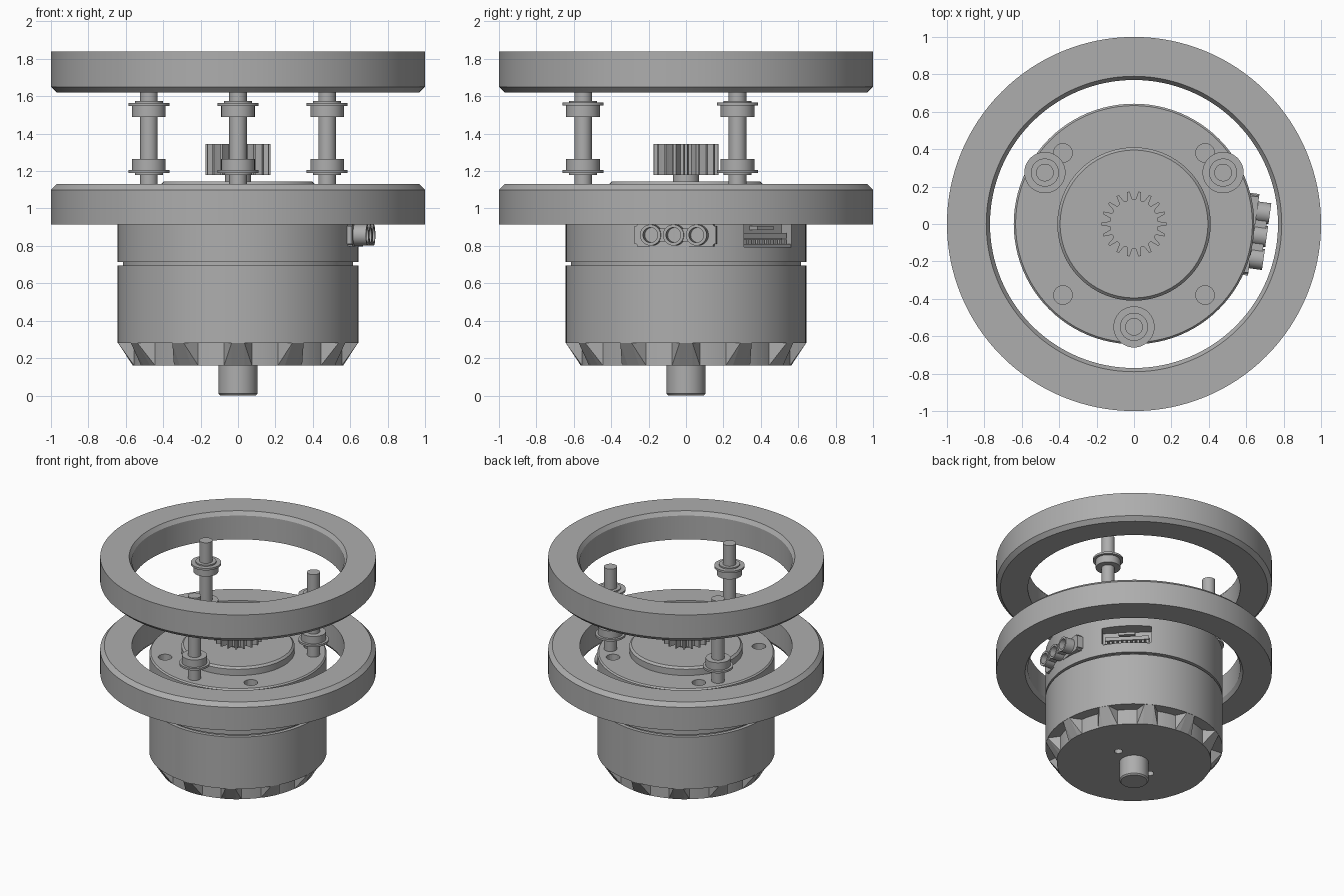
import bpy, bmesh
from math import pi, sin, cos, radians
from mathutils import Matrix, Vector

default = bpy.data.objects.get("Cube")
if default:
    bpy.data.objects.remove(default, do_unlink=True)

grey = bpy.data.materials.new("plain_grey")
grey.use_nodes = True
colour = (0.42, 0.42, 0.42, 1)
grey.diffuse_color = colour
grey.node_tree.nodes["Principled BSDF"].inputs["Base Color"].default_value = colour


def finish(name, bm, matrix=Matrix(), smooth=True):
    """Turn a bmesh into a named, shaded object."""
    bmesh.ops.recalc_face_normals(bm, faces=bm.faces)
    mesh = bpy.data.meshes.new(name)
    bm.to_mesh(mesh)
    bm.free()
    mesh.transform(matrix)
    mesh.materials.append(grey)
    obj = bpy.data.objects.new(name, mesh)
    bpy.context.collection.objects.link(obj)
    if smooth:
        shade(obj)
    return obj


def activate(obj):
    bpy.ops.object.select_all(action='DESELECT')
    obj.select_set(True)
    bpy.context.view_layer.objects.active = obj


def shade(obj):
    activate(obj)
    bpy.ops.object.shade_smooth_by_angle(angle=radians(25))


def lathe(name, profile, matrix=Matrix(), closed=False, steps=48, smooth=True):
    """Spin an (r, z) profile about z; closed makes a ring section."""
    bm = bmesh.new()
    verts = [bm.verts.new((r, 0, z)) for r, z in profile]
    pairs = list(zip(verts, verts[1:])) + ([(verts[-1], verts[0])] if closed else [])
    edges = [bm.edges.new(p) for p in pairs]
    bmesh.ops.spin(bm, geom=verts + edges, cent=(0, 0, 0), axis=(0, 0, 1),
                   angle=2 * pi, steps=steps, use_duplicate=False)
    bmesh.ops.remove_doubles(bm, verts=bm.verts, dist=1e-4)
    return finish(name, bm, matrix, smooth)


def add_box(bm, lo, hi):
    lo, hi = Vector(lo), Vector(hi)
    mat = Matrix.Translation((lo + hi) / 2) @ Matrix.Diagonal((*(hi - lo), 1))
    bmesh.ops.create_cube(bm, size=1, matrix=mat)


def add_cylinder(bm, x, y, z0, z1, r):
    bmesh.ops.create_cone(bm, cap_ends=True, segments=24, radius1=r, radius2=r,
                          depth=z1 - z0, matrix=Matrix.Translation((x, y, (z0 + z1) / 2)))


def cut(obj, bm):
    """Subtract a bmesh from an object."""
    cutter = finish("cutter", bm, smooth=False)
    cutter.hide_render = True
    mod = obj.modifiers.new("cut", 'BOOLEAN')
    mod.operation, mod.solver, mod.object = 'DIFFERENCE', 'EXACT', cutter
    activate(obj)
    bpy.ops.object.modifier_apply(modifier=mod.name)
    bpy.data.objects.remove(cutter, do_unlink=True)
    shade(obj)


# Two facing rings, mirrored chamfers
def ring(name, z0, z1):
    d = 0.03 if z1 > z0 else -0.03
    lathe(name, [(0.97, z0), (1, z0 + d), (1, z1), (0.79, z1), (0.77, z1 - d),
                 (0.77, z0)], closed=True, steps=128)


ring("upper_ring", 1.62, 1.84)
ring("lower_ring", 1.13, 0.915)

# Motor body with groove, shoulder and raised centre
body = lathe("motor_body", [
    (0, 0.16), (0.56, 0.16), (0.56, 0.28), (0.643, 0.28), (0.643, 0.695),
    (0.615, 0.695), (0.615, 0.715), (0.643, 0.715), (0.643, 1.07), (0.633, 1.08),
    (0.41, 1.08), (0.41, 1.13), (0.395, 1.145), (0, 1.145)], steps=96)

# Bolt holes above and below, and the socket recess
port = Matrix.Rotation(radians(45), 4, 'Z')
bm = bmesh.new()
for sx in (-1, 1):
    for sy in (-1, 1):
        add_cylinder(bm, sx * 0.38, sy * 0.38, 0.98, 1.2, 0.05)
    add_cylinder(bm, sx * 0.19, sx * 0.05, 0.1, 0.24, 0.03)
recess = bmesh.new()
add_box(recess, (0.54, -0.18, 0.795), (0.8, 0.18, 0.935))
bmesh.ops.transform(recess, matrix=port, verts=recess.verts)
temp = bpy.data.meshes.new("recess")
recess.to_mesh(temp)
recess.free()
bm.from_mesh(temp)
bpy.data.meshes.remove(temp)
cut(body, bm)

# Socket insert: frame, key slot bar and pin row
bm = bmesh.new()
add_box(bm, (0.53, -0.16, 0.84), (0.6, 0.16, 0.87))
add_box(bm, (0.53, -0.06, 0.885), (0.6, 0.06, 0.905))
add_box(bm, (0.53, -0.18, 0.795), (0.61, 0.18, 0.81))
for i in range(10):
    y = -0.15 + i * 0.3 / 9
    add_box(bm, (0.53, y - 0.01, 0.805), (0.6, y + 0.01, 0.835))
finish("socket_insert", bm, port, smooth=False)

# Sloped ribs around the bottom edge
bm = bmesh.new()
for i in range(12):
    turn = Matrix.Rotation(i * pi / 6, 4, 'Z')
    points = []
    for s in (-1, 1):
        for x, y, z in ((0.641, 0.035, 0.28), (0.562, 0.035, 0.16),
                        (0.555, 0.075, 0.28), (0.555, 0.075, 0.16)):
            points.append(bm.verts.new(turn @ Vector((x, s * y, z))))
    bmesh.ops.convex_hull(bm, input=points)
finish("bottom_ribs", bm, smooth=False)

# Output stub under the body
lathe("bottom_shaft", [(0, 0), (0.095, 0), (0.105, 0.01), (0.105, 0.17), (0, 0.17)])

# Pinion gear and its shaft
lathe("pinion_shaft", [(0.07, 1.14), (0.07, 1.19)])
bm = bmesh.new()
teeth = 18
outline = []
for i in range(teeth):
    for step, r in ((-0.32, 0.13), (-0.18, 0.155), (-0.11, 0.175),
                    (0.11, 0.175), (0.18, 0.155), (0.32, 0.13)):
        a = 2 * pi * (i + step) / teeth
        outline.append(bm.verts.new((r * cos(a), r * sin(a), 1.18)))
base = bm.faces.new(outline)
top = bmesh.ops.extrude_face_region(bm, geom=[base])["geom"]
bmesh.ops.translate(bm, vec=(0, 0, 0.165),
                    verts=[g for g in top if isinstance(g, bmesh.types.BMVert)])
finish("pinion_gear", bm, smooth=False)

# Three guide posts carrying flanged bearings
for name, angle in (("front", -90), ("left", 30), ("right", 150)):
    a = radians(angle)
    place = Matrix.Translation((0.55 * cos(a), 0.55 * sin(a), 0))
    lathe(name + "_post", [(0, 1.07), (0.047, 1.07), (0.047, 1.74), (0, 1.74)], place)
    for level, z, s in (("lower", 1.198, 1), ("upper", 1.557, -1)):
        section = [(0.04, -0.018), (0.075, -0.018), (0.075, -0.008), (0.11, -0.008),
                   (0.11, 0.008), (0.09, 0.008), (0.09, 0.067), (0.04, 0.067)]
        lathe(f"{name}_{level}_bearing", [(r, z + s * h) for r, h in section],
              place, closed=True)

# Power connector: plate, web and three tubes
plug = (Matrix.Translation((0.64, -0.058, 0.858)) @ Matrix.Rotation(radians(-8), 4, 'Z'))
bm = bmesh.new()
add_box(bm, (-0.07, -0.22, -0.062), (0.0, 0.22, 0.062))
bmesh.ops.bevel(bm, geom=[e for e in bm.edges
                          if abs(e.verts[0].co.x - e.verts[1].co.x) > 0.05],
                offset=0.015, segments=3, affect='EDGES')
for y in (-0.062, 0.062):
    add_box(bm, (-0.01, y - 0.022, -0.035), (0.06, y + 0.022, 0.035))
finish("connector_plate", bm, plug)
for i in (-1, 0, 1):
    tube = plug @ Matrix.Translation((0, i * 0.124, 0)) @ Matrix.Rotation(pi / 2, 4, 'Y')
    lathe(f"connector_tube_{i + 2}", [(0.04, 0.0), (0.056, 0.0), (0.056, 0.07), (0.04, 0.07)],
          tube, closed=True, steps=32)
